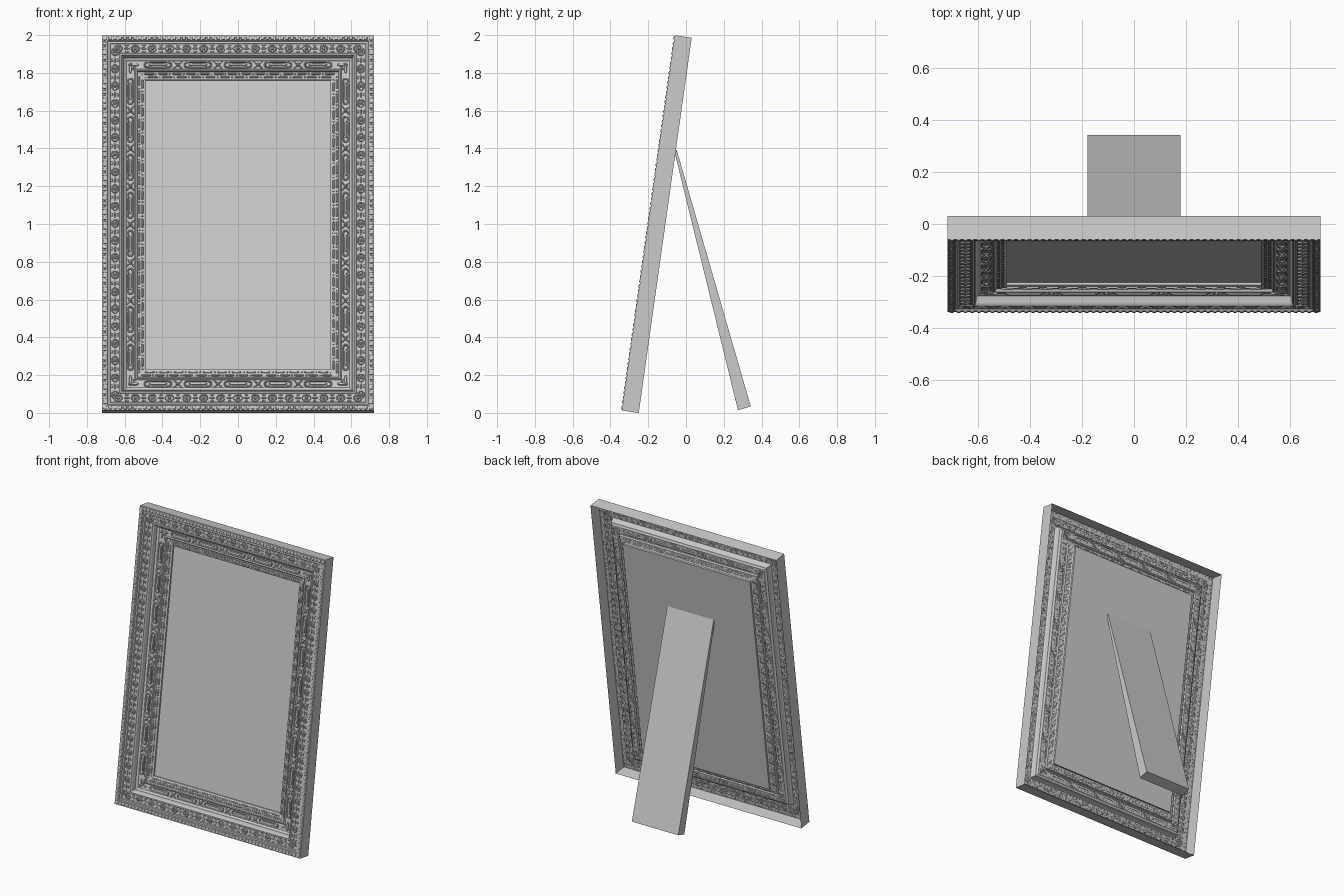
import bpy, bmesh, math
from mathutils import Vector

if "Cube" in bpy.data.objects:
    bpy.data.objects.remove(bpy.data.objects["Cube"])

LEAN = math.radians(8.03)
SN, CS = math.sin(LEAN), math.cos(LEAN)
HALF_W, L = 0.72, 2.006
H = L / 2

# Moulding profile: (distance in from outer edge, height above back plane)
PROFILE = [(0, 0), (0, .090), (.028, .090), (.032, .083), (.042, .083),
           (.046, .078), (.092, .076), (.096, .082), (.104, .082),
           (.110, .072), (.116, .044), (.124, .041), (.130, .036),
           (.172, .034), (.178, .040), (.184, .038), (.188, .027),
           (.224, .022), (.230, .018), (.230, .002)]

# Four rails: middle of outer edge, direction along, direction inward, half length
SIDES = [(Vector((0, 0)), Vector((1, 0)), Vector((0, 1)), HALF_W),
         (Vector((HALF_W, H)), Vector((0, 1)), Vector((-1, 0)), H),
         (Vector((0, L)), Vector((-1, 0)), Vector((0, -1)), HALF_W),
         (Vector((-HALF_W, H)), Vector((0, -1)), Vector((1, 0)), H)]


def leaned(x, v, w):
    """Frame plane coordinates to world."""
    return Vector((x, -0.25 + v * SN - w * CS, v * CS + w * SN))


def on_rail(side, s, off, w):
    p = side[0] + side[1] * s + side[2] * off
    return leaned(p.x, p.y, w)


def surface(off):
    for (a, wa), (b, wb) in zip(PROFILE[1:], PROFILE[2:]):
        if a <= off <= b and b > a:
            return wa + (wb - wa) * (off - a) / (b - a)
    return .02


def finish(bm, name, smooth=False):
    me = bpy.data.meshes.new(name)
    bm.to_mesh(me)
    bm.free()
    ob = bpy.data.objects.new(name, me)
    bpy.context.collection.objects.link(ob)
    return ob


def carve(bm, side, s, off, length, width, loops, n=8, power=1.0, rot=0, cap=True):
    """Raised ornament: shrinking outlines (inset, height) on the moulding surface."""
    rows = []
    base = surface(off)
    for inset, h in loops:
        row = []
        for i in range(n):
            a = 2 * math.pi * (i + .5) / n
            c, d = math.cos(a), math.sin(a)
            px = math.copysign(abs(c) ** power, c) * (length / 2 - inset)
            py = math.copysign(abs(d) ** power, d) * (width / 2 - inset)
            qx = px * math.cos(rot) - py * math.sin(rot)
            qy = px * math.sin(rot) + py * math.cos(rot)
            row.append(bm.verts.new(on_rail(side, s + qx, off + qy, base + h)))
        rows.append(row)
    for r0, r1 in zip(rows, rows[1:]):
        for i in range(n):
            j = (i + 1) % n
            bm.faces.new((r0[i], r0[j], r1[j], r1[i]))
    if cap:
        bm.faces.new(rows[-1])


def spread(half, pitch):
    n = round(2 * half / pitch)
    return [-half + 2 * half * (i + .5) / n for i in range(n)]


# Mitred moulding, an open shell at the back
bm = bmesh.new()
for side in SIDES:
    rows = [[bm.verts.new(on_rail(side, k * (side[3] - off), off, w)) for k in (-1, 1)]
            for off, w in PROFILE]
    for a, b in zip(rows, rows[1:]):
        bm.faces.new((a[0], a[1], b[1], b[0]))
bmesh.ops.remove_doubles(bm, verts=bm.verts, dist=1e-5)
finish(bm, "frame_moulding")

# Outer row of small beads
bm = bmesh.new()
for side in SIDES:
    for s in spread(side[3] - .005, .026):
        carve(bm, side, s, .015, .021, .022, [(0, -.001), (.002, .003), (.006, .005)], 8, .6)
finish(bm, "outer_beads")

# Chain of rings with a bead in each and small leaves between
bm = bmesh.new()
for side in SIDES:
    for s in spread(side[3] - .04, .09):
        carve(bm, side, s, .069, .050, .044,
              [(0, -.002), (.003, .006), (.007, .006), (.010, -.002)], 10, cap=False)
        carve(bm, side, s, .069, .018, .018, [(0, -.002), (.002, .005), (.005, .008)], 8)
    for s in spread(side[3] - .04, .09)[1:]:
        m = s - (side[3] - .04) / len(spread(side[3] - .04, .09))
        carve(bm, side, m, .069, .034, .012, [(0, -.002), (.003, .006)], 8)
        for k in (-1, 1):
            carve(bm, side, m, .069 + k * .016, .022, .010, [(0, -.002), (.003, .005)], 6)
finish(bm, "ring_chain")

# Wide cove: long rimmed cartouches, leaf clusters and corner leaves
bm = bmesh.new()
for side in SIDES:
    inner = side[3] - .19
    places = spread(inner, .21)
    step = 2 * inner / len(places)
    for s in places:
        carve(bm, side, s, .150, step * .72, .042,
              [(0, -.003), (.003, .008), (.007, .008), (.010, .002)], 12, .55, cap=False)
        carve(bm, side, s, .150, step * .48, .014, [(0, -.002), (.003, .006)], 8, .6)
    for s in [p + step / 2 for p in places[:-1]]:
        carve(bm, side, s, .150, .024, .020, [(0, -.002), (.003, .007), (.007, .010)], 8)
        for k in (-1, 1):
            for m in (-1, 1):
                carve(bm, side, s + k * .015, .150 + m * .013, .030, .011,
                      [(0, -.004), (.003, .007)], 6, 1, k * m * .7)
    for k in (-1, 1):
        e = k * (side[3] - .150)
        carve(bm, side, e - k * .022, .150, .050, .020, [(0, -.004), (.004, .008)], 8)
        carve(bm, side, e - k * .012, .160, .040, .012, [(0, -.004), (.003, .006)], 6, 1, -k * .5)
        carve(bm, side, e, .150, .022, .022, [(0, -.004), (.003, .009), (.007, .012)], 8)
finish(bm, "cartouche_band")

# Inner lip: rods with round beads between, two rows
bm = bmesh.new()
for side in SIDES:
    for off, pitch in ((.197, .075), (.214, .075)):
        half = side[3] - off - .008
        n = len(spread(half, pitch))
        for i, s in enumerate(spread(half, pitch)):
            carve(bm, side, s - .008, off, pitch * .70, .012, [(0, -.002), (.002, .004), (.004, .006)], 8, .5)
            carve(bm, side, s + pitch * .40, off, .010, .012, [(0, -.002), (.002, .005)], 6)
finish(bm, "inner_rods")


def block(name, corners):
    """Closed block from eight corners: lower four then upper four."""
    bm = bmesh.new()
    v = [bm.verts.new(c) for c in corners]
    for f in ((3, 2, 1, 0), (4, 5, 6, 7), (0, 1, 5, 4), (1, 2, 6, 5), (2, 3, 7, 6), (3, 0, 4, 7)):
        bm.faces.new([v[i] for i in f])
    bmesh.ops.recalc_face_normals(bm, faces=bm.faces)
    return finish(bm, name)


# Picture panel set in the opening
px = HALF_W - .226
block("picture_panel", [leaned(x, v, w) for w in (0, .007)
                        for x, v in ((-px, .226), (px, .226), (px, L - .226), (-px, L - .226))])

# Tapered easel stand hinged on the back
SIDE = [(.275, .015), (.343, .034), (-.050, 1.395), (-.058, 1.370)]
block("easel_stand", [Vector((x, y, z)) for x in (-.18, .18) for y, z in SIDE])
